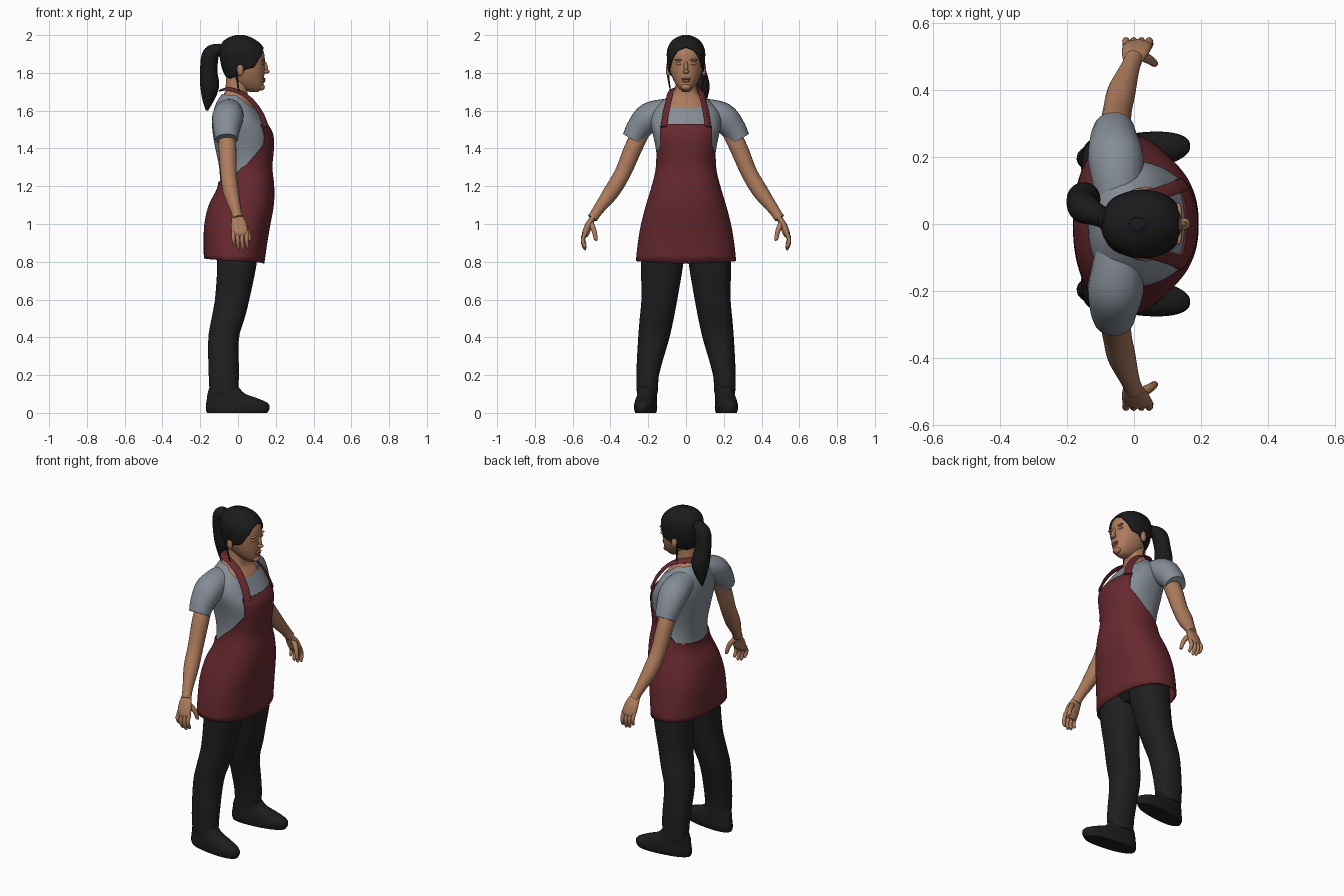
import bpy, bmesh
from math import sin, cos, pi, degrees, radians
from mathutils import Vector, Matrix

if "Cube" in bpy.data.objects:
    bpy.data.objects.remove(bpy.data.objects["Cube"])


def material(name, *rgb):
    m = bpy.data.materials.new(name)
    m.use_nodes = True
    m.diffuse_color = (*rgb, 1)
    bsdf = m.node_tree.nodes["Principled BSDF"]
    bsdf.inputs["Base Color"].default_value = (*rgb, 1)
    bsdf.inputs["Roughness"].default_value = 0.8
    return m


SKIN = material("warm skin", .42, .2, .108)
LIPS = material("lip tone", .34, .14, .085)
HAIR = material("black hair", .011, .011, .012)
SHIRT = material("grey shirt", .235, .265, .305)
APRON = material("dark red apron", .135, .022, .028)
TROUSERS = material("black trousers", .014, .014, .014)
SHOE = material("black shoe", .012, .012, .012)


def finish(name, bm, mat, thickness=0):
    bmesh.ops.recalc_face_normals(bm, faces=bm.faces)
    mesh = bpy.data.meshes.new(name)
    bm.to_mesh(mesh)
    bm.free()
    mesh.materials.append(mat)
    obj = bpy.data.objects.new(name, mesh)
    bpy.context.collection.objects.link(obj)
    bpy.ops.object.select_all(action='DESELECT')
    obj.select_set(True)
    bpy.context.view_layer.objects.active = obj
    bpy.ops.object.shade_smooth_by_angle(angle=radians(50))
    if thickness:
        mod = obj.modifiers.new("thickness", 'SOLIDIFY')
        mod.thickness = thickness
    return obj


def sample(rows, t):
    """Smooth interpolation of rows keyed by their first value."""
    t = min(max(t, rows[0][0]), rows[-1][0])
    i = max(k for k in range(len(rows) - 1) if rows[k][0] <= t)
    a, b = rows[i], rows[i + 1]
    p, q = rows[max(i - 1, 0)], rows[min(i + 2, len(rows) - 1)]
    h = b[0] - a[0]
    u = (t - a[0]) / h
    out = []
    for c in range(1, len(a)):
        ma = (b[c] - p[c]) / (b[0] - p[0]) * h
        mb = (q[c] - a[c]) / (q[0] - a[0]) * h
        out.append((2*u**3 - 3*u*u + 1) * a[c] + (u**3 - 2*u*u + u) * ma
                   + (3*u*u - 2*u**3) * b[c] + (u**3 - u*u) * mb)
    return out


def skin_rings(bm, rings, caps):
    n = len(rings[0])
    for lo, hi in zip(rings, rings[1:]):
        for i in range(n):
            j = (i + 1) % n
            bm.faces.new((lo[i], lo[j], hi[j], hi[i]))
    if caps:
        bm.faces.new(rings[0][::-1])
        bm.faces.new(rings[-1])


def stack(name, rows, mat, low, high, grow=0, side=1, power=2.3,
          caps=True, thickness=0, n=72, levels=28):
    """Horizontal slices (z, front x, back x, centre y, half width) between
    two edges, each given as a height or as a rule of the angle from front."""
    bm, rings = bmesh.new(), []
    for j in range(levels + 1):
        ring = []
        for i in range(n):
            a = 2 * pi * i / n
            deg = degrees(min(a, 2 * pi - a))
            z0 = low(deg) if callable(low) else low
            z1 = high(deg) if callable(high) else high
            z = z0 + (z1 - z0) * sin(j / levels * pi / 2)
            xf, xb, yc, hy = sample(rows, z)
            c, s = cos(a), sin(a)
            x = (xf + xb) / 2 + ((xf - xb) / 2 + grow) * abs(c)**(2/power) * (1 if c > 0 else -1)
            y = yc + (hy + grow) * abs(s)**(2/power) * (1 if s > 0 else -1)
            ring.append(bm.verts.new((x, side * y, z)))
        rings.append(ring)
    skin_rings(bm, rings, caps)
    return finish(name, bm, mat, thickness)


def tube(name, points, mat, side=1, wide=1, deep=1, hub=(-9, 0, 1), n=20, steps=6):
    """Round or flattened tube through points (x, y, z, radius)."""
    rows = [(k, *p) for k, p in enumerate(points)]
    total = (len(points) - 1) * steps
    path = [sample(rows, k / steps) for k in range(total + 1)]
    bm, rings = bmesh.new(), []
    for k, (x, y, z, r) in enumerate(path):
        tangent = Vector(path[min(k + 1, total)][:3]) - Vector(path[max(k - 1, 0)][:3])
        u = tangent.cross(Vector((x, y, z)) - Vector(hub)).normalized()
        v = u.cross(tangent).normalized()
        ring = []
        for i in range(n):
            a = 2 * pi * i / n
            p = Vector((x, y, z)) + u * (r * wide * cos(a)) + v * (r * deep * sin(a))
            ring.append(bm.verts.new((p.x, side * p.y, p.z)))
        rings.append(ring)
    skin_rings(bm, rings, True)
    return finish(name, bm, mat)


def blob(name, centre, size, mat, tilt=0):
    bm = bmesh.new()
    m = Matrix.Translation(centre) @ Matrix.Rotation(tilt, 4, 'Y') @ Matrix.Diagonal((*size, 1))
    bmesh.ops.create_uvsphere(bm, u_segments=24, v_segments=14, radius=1, matrix=m)
    return finish(name, bm, mat)


def edge(*stops):
    """Piecewise rule: height for an angle from the front."""
    def rule(deg):
        for (a, za), (b, zb) in zip(stops, stops[1:]):
            if deg <= b:
                return za + (zb - za) * (deg - a) / (b - a)
        return stops[-1][1]
    return rule


# Torso shared by shirt and apron
TORSO = [(.78, .138, -.18, 0, .268), (.9, .155, -.182, 0, .255), (1, .172, -.178, 0, .238),
         (1.1, .19, -.155, 0, .212), (1.2, .192, -.108, 0, .182), (1.3, .182, -.108, 0, .16),
         (1.4, .19, -.128, 0, .168), (1.48, .185, -.142, 0, .185), (1.54, .15, -.145, 0, .195),
         (1.6, .112, -.137, 0, .18), (1.65, .075, -.118, 0, .135), (1.7, .045, -.085, 0, .075)]
stack("shirt", TORSO, SHIRT, 1.15, edge((0, 1.615), (35, 1.62), (80, 1.68), (180, 1.69)),
      grow=-.008, caps=False)
stack("apron", TORSO, APRON, edge((0, .79), (180, .82)),
      edge((0, 1.53), (41, 1.53), (50, 1.42), (90, 1.31), (120, 1.24), (180, 1.22)),
      caps=False, thickness=.008, n=144)
STRAP = [(.15, .118, 1.515, .021), (.118, .106, 1.59, .021), (.065, .09, 1.66, .02),
         (.005, .08, 1.7, .02), (-.055, .06, 1.715, .02), (-.085, 0, 1.71, .02)]
NECK = [(1.56, .11, -.11, 0, .13), (1.62, .092, -.105, 0, .12), (1.66, .057, -.09, 0, .095),
        (1.7, .05, -.07, 0, .062), (1.8, .06, -.06, 0, .056)]
stack("neck", NECK, SKIN, 1.56, 1.8)
HIPS = [(.8, .05, -.08, 0, .1), (.87, .1, -.12, 0, .2), (1.1, .13, -.12, 0, .18)]
stack("hips", HIPS, TROUSERS, .8, 1.1)

# Head, face and hair
HEAD = [(1.7, .118, .05, 0, .028), (1.72, .141, 0, 0, .05), (1.76, .147, -.05, 0, .076),
        (1.81, .15, -.08, 0, .094), (1.87, .152, -.095, 0, .101), (1.92, .143, -.098, 0, .1),
        (1.96, .113, -.085, 0, .083), (1.985, .075, -.055, 0, .055), (2, .035, -.015, 0, .02)]
stack("head", HEAD, SKIN, 1.7, 1.965, grow=-.01, power=2.1)
stack("hair_cap", HEAD, HAIR,
      edge((0, 1.938), (25, 1.922), (48, 1.875), (65, 1.83), (85, 1.82), (105, 1.79), (180, 1.75)),
      2, power=2.1, thickness=.01, caps=False)
blob("crown", (.01, 0, 1.987), (.05, .035, .012), HAIR)
blob("nose_bridge", (.145, 0, 1.835), (.012, .01, .032), SKIN, -.3)
blob("nose_tip", (.15, 0, 1.807), (.017, .017, .011), SKIN)
blob("upper_lip", (.137, 0, 1.768), (.01, .026, .006), LIPS)
blob("lower_lip", (.136, 0, 1.757), (.01, .022, .007), LIPS)
blob("chin", (.122, 0, 1.725), (.02, .028, .018), SKIN)
tube("ponytail", [(-.07, .01, 1.9, .028), (-.105, .025, 1.92, .033), (-.145, .045, 1.895, .045),
                  (-.155, .06, 1.81, .046), (-.15, .075, 1.73, .05), (-.158, .08, 1.66, .032),
                  (-.165, .08, 1.6, .006)], HAIR)
blob("hair_tie", (-.1, .024, 1.92), (.016, .035, .035), HAIR)

LEG = [(.1, .0, -.15, .205, .055), (.2, .005, -.155, .203, .06), (.4, .005, -.157, .17, .083),
       (.5, .035, -.14, .155, .09), (.6, .06, -.122, .141, .095), (.8, .1, -.11, .125, .112),
       (.95, .11, -.12, .11, .11)]
FOOT = [(0, .155, -.165, 0, .05), (.02, .168, -.172, 0, .056), (.05, .162, -.17, 0, .055),
        (.075, .11, -.166, 0, .052), (.1, .04, -.163, 0, .049), (.14, .0, -.15, 0, .045)]

for side, label in ((1, "left_"), (-1, "right_")):
    tube(label + "apron_strap", STRAP, APRON, side, deep=.3, hub=(0, 0, 1.5))
    blob(label + "ear", (.012, side * .095, 1.815), (.018, .012, .032), SKIN)
    blob(label + "eyelid", (.128, side * .036, 1.848), (.011, .019, .008), SKIN)
    blob(label + "brow", (.132, side * .037, 1.868), (.01, .025, .006), SKIN)
    tube(label + "hair_strand", [(.015, .094, 1.85, .008), (-.005, .095, 1.79, .006),
                                 (.005, .082, 1.7, .003)], HAIR, side, n=8)

    # Arm and hand
    tube(label + "sleeve", [(-.045, .05, 1.605, .06), (-.05, .14, 1.587, .072),
                            (-.055, .2, 1.56, .077), (-.06, .25, 1.505, .067),
                            (-.06, .285, 1.448, .056)], SHIRT, side, deep=1.08)
    tube(label + "arm", [(-.06, .23, 1.5, .045), (-.056, .28, 1.4, .047), (-.05, .335, 1.27, .043),
                         (-.037, .395, 1.17, .042), (-.012, .465, 1.075, .029),
                         (0, .495, 1.03, .027)], SKIN, side)
    tube(label + "palm", [(-.005, .485, 1.045, .028), (.004, .512, 1, .041), (.01, .53, .955, .043),
                          (.012, .535, .935, .03)], SKIN, side, wide=.45)
    for k, reach in enumerate((.065, .085, .09, .08)):
        x = -.024 + .023 * k
        tube(label + "finger_%d" % (k + 1),
             [(x, .53, .96, .011), (x, .546, .96 - reach * .55, .011),
              (x + .004, .535, .96 - reach, .009), (x + .004, .53, .955 - reach, .003)],
             SKIN, side, n=10, steps=4)
    tube(label + "thumb", [(.02, .505, 1.005, .016), (.05, .487, .965, .013),
                           (.062, .478, .92, .01), (.063, .478, .912, .003)], SKIN, side, n=10)

    # Leg and shoe, toes turned slightly outward
    stack(label + "trouser_leg", LEG, TROUSERS, .1, .95, side=side, n=40)
    shoe = stack(label + "shoe", FOOT, SHOE, 0, .14, n=40, levels=16)
    shoe.rotation_euler.z = side * .13
    shoe.location.y = side * .214
